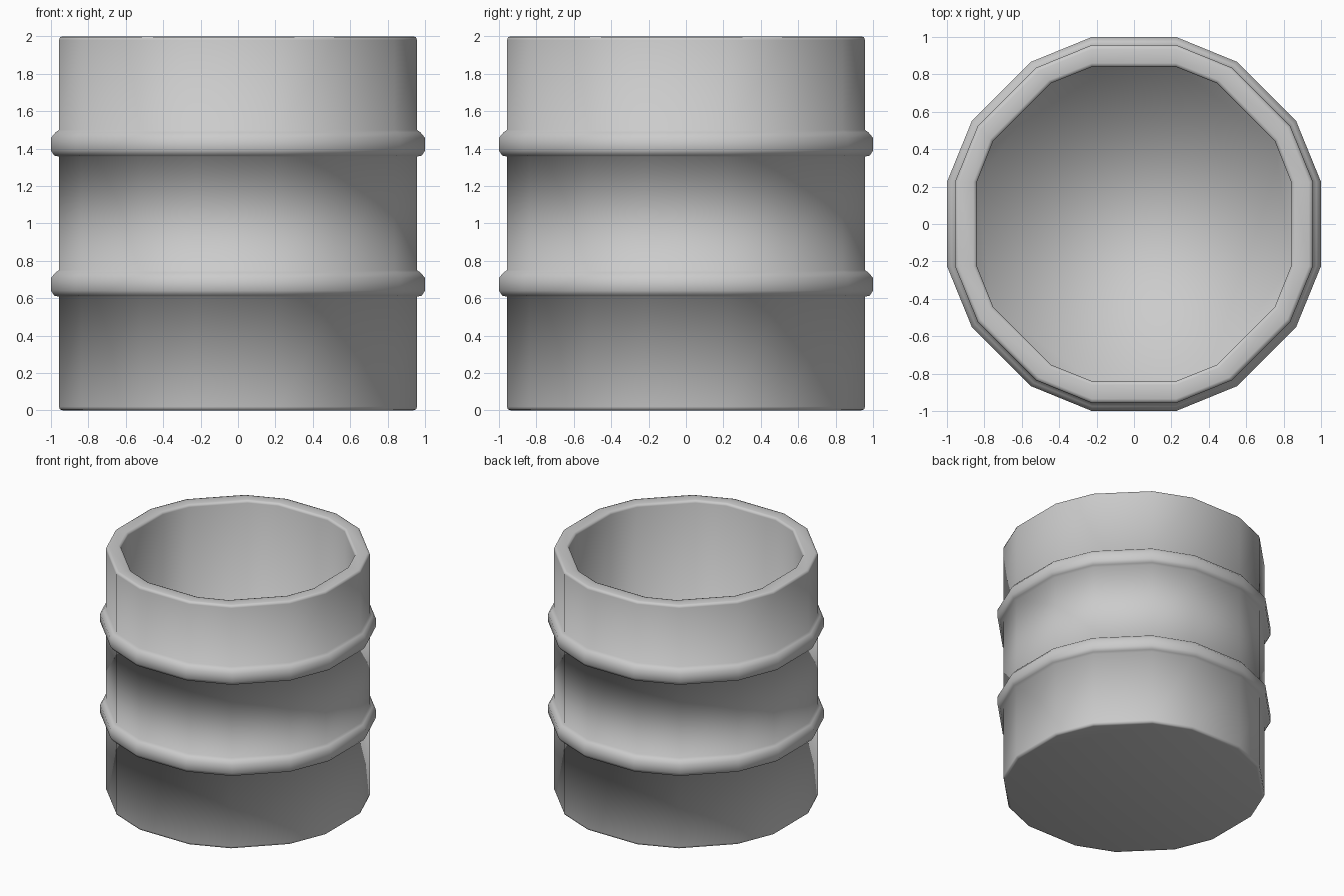
import bpy, bmesh

if "Cube" in bpy.data.objects:
    bpy.data.objects.remove(bpy.data.objects["Cube"])


def section(r, z):
    """16-sided outline with flat half-width r, offset like a bevelled square."""
    d = 1 - r
    a, b = r, 0.225
    c, e = 0.866 - 0.7 * d, 0.553 - 0.7 * d
    quarter = [(a, b), (c, e), (e, c), (b, a)]
    pts = []
    for _ in range(4):
        pts += quarter
        quarter = [(-y, x) for x, y in quarter]
    return [(x, y, z) for x, y in pts]


def hoop(z):
    """Raised band on the wall, bottom to top."""
    return [(0.957, z), (0.982, z + 0.005), (1.0, z + 0.032),
            (1.0, z + 0.1), (0.975, z + 0.13), (0.957, z + 0.142)]


# Profile: base, outer wall with two hoops, rim, inner wall, floor
profile = [(0.935, 0.0), (0.952, 0.005), (0.957, 0.02)]
profile += hoop(0.608) + hoop(1.357)
profile += [(0.957, 1.98), (0.952, 1.995), (0.935, 2.0),
            (0.86, 2.0), (0.845, 1.995), (0.84, 1.98), (0.84, 0.1)]

bm = bmesh.new()
rings = [[bm.verts.new(p) for p in section(r, z)] for r, z in profile]
for lo, hi in zip(rings, rings[1:]):
    for i in range(16):
        j = (i + 1) % 16
        bm.faces.new((lo[i], lo[j], hi[j], hi[i]))
bm.faces.new(rings[0][::-1])
bm.faces.new(rings[-1])
bmesh.ops.recalc_face_normals(bm, faces=bm.faces)
for f in bm.faces:
    f.smooth = True

mesh = bpy.data.meshes.new("open_barrel")
bm.to_mesh(mesh)
bm.free()
barrel = bpy.data.objects.new("open_barrel", mesh)
bpy.context.collection.objects.link(barrel)
